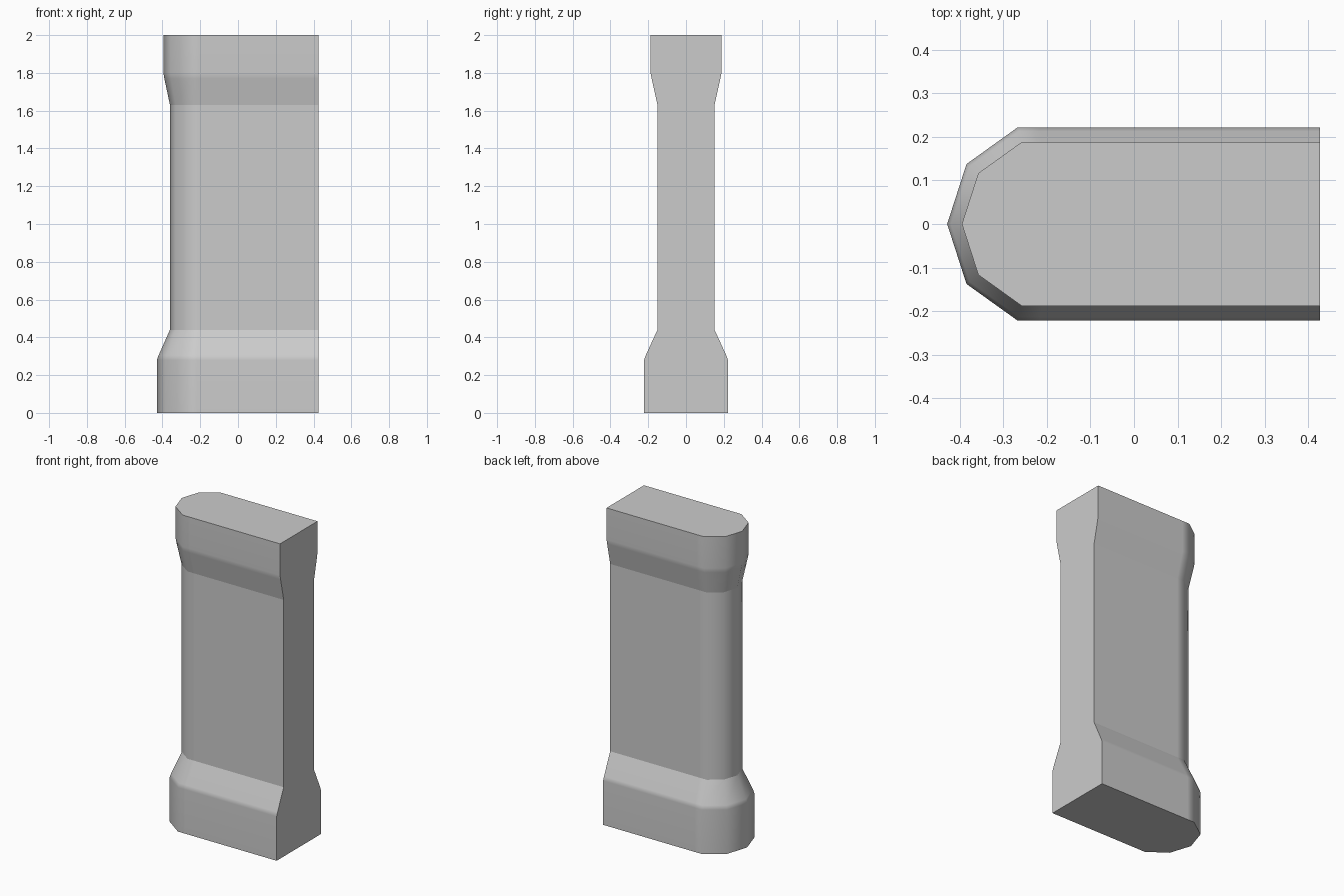
import bpy, bmesh
from math import radians

cube = bpy.data.objects.get("Cube")
if cube:
    bpy.data.objects.remove(cube)

# Plain grey stone
stone = bpy.data.materials.new("grey_stone")
stone.use_nodes = True
GREY = (0.6, 0.6, 0.6, 1)
stone.diffuse_color = GREY
stone.node_tree.nodes["Principled BSDF"].inputs["Base Color"].default_value = GREY

BACK = 0.427


def outline(half, shoulder):
    """Plan of the pier: flat end at +x, faceted nose at -x."""
    side = [(BACK, half), (shoulder + 0.05, half), (shoulder, half),
            (shoulder - 0.53 * half, 0.62 * half)]
    nose = [(shoulder - 0.73 * half, 0)]
    return side + nose + [(x, -y) for x, y in reversed(side)]


# Height, half width and nose shoulder, from foot to cap
levels = [(0, 0.222, -0.267), (0.28, 0.222, -0.267), (0.305, 0.213, -0.265),
          (0.44, 0.151, -0.25), (1.63, 0.151, -0.25),
          (1.77, 0.182, -0.257), (1.80, 0.188, -0.258), (2, 0.188, -0.258)]
CREASES = (0.44, 1.63)

# Stack the outlines and skin them
bm = bmesh.new()
rings = [[bm.verts.new((x, y, z)) for x, y in outline(half, shoulder)]
         for z, half, shoulder in levels]
for low, high in zip(rings, rings[1:]):
    count = len(low) - 1
    for i in range(count):
        bm.faces.new((low[i], low[i + 1], high[i + 1], high[i]))
bm.faces.new(rings[0])
bm.faces.new(rings[-1])
# Flat end as one face
bm.faces.new([r[0] for r in rings] + [r[-1] for r in reversed(rings)])
bmesh.ops.recalc_face_normals(bm, faces=bm.faces)

# Smooth the nose, keep the ends and the shaft creases crisp
for face in bm.faces:
    face.smooth = True
for edge in bm.edges:
    a, b = (v.co.z for v in edge.verts)
    crease = abs(a - b) < 0.001 and any(abs(a - c) < 0.001 for c in CREASES)
    edge.smooth = not crease and edge.calc_face_angle(0) < radians(40)

mesh = bpy.data.meshes.new("pier")
bm.to_mesh(mesh)
bm.free()
mesh.materials.append(stone)
pier = bpy.data.objects.new("pier", mesh)
bpy.context.collection.objects.link(pier)
weighted = pier.modifiers.new("even_shading", "WEIGHTED_NORMAL")
weighted.keep_sharp = True
